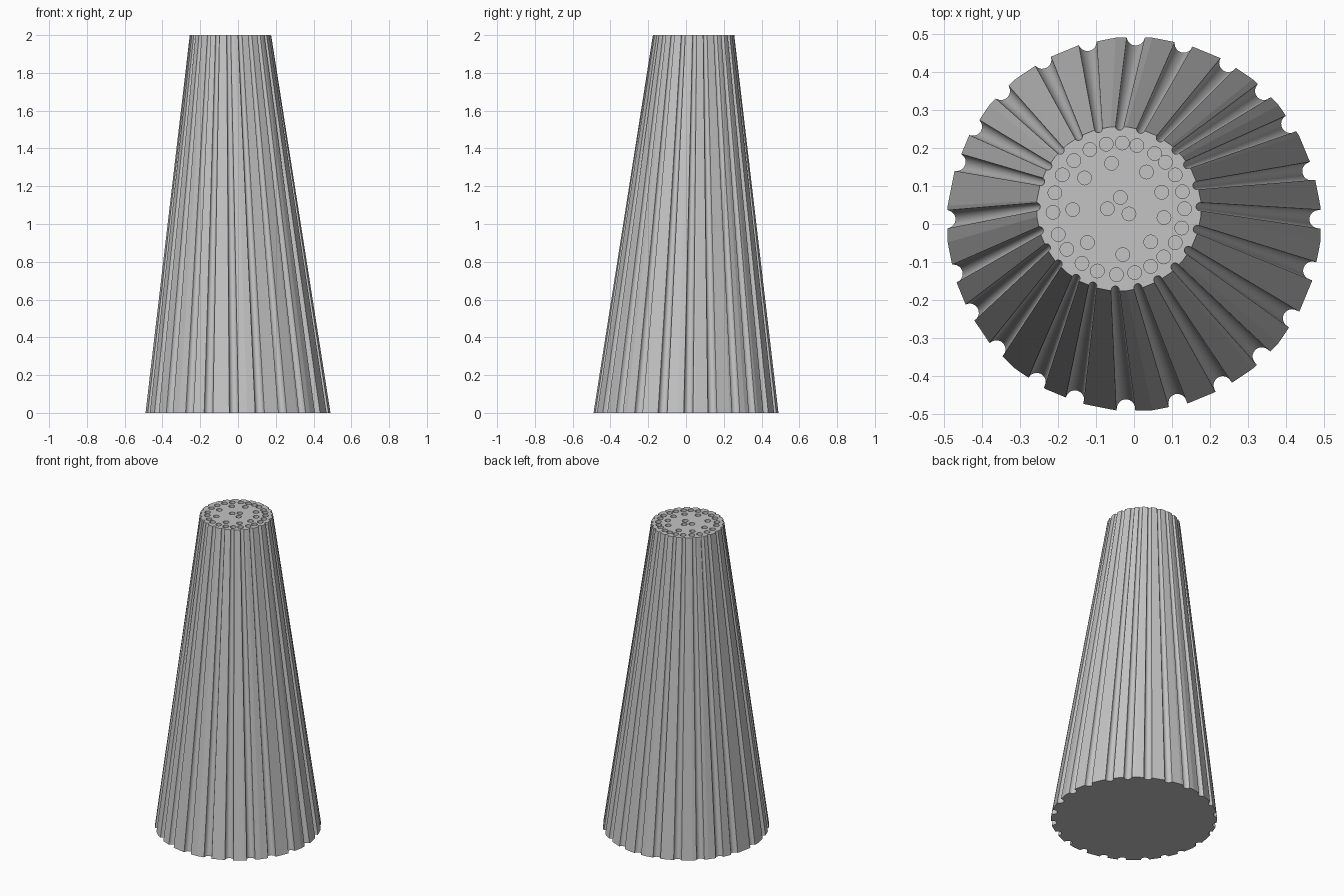
import bpy
import bmesh
from math import radians, cos, sin, pi, atan2, hypot
from mathutils import Vector, Matrix

start_cube = bpy.data.objects.get("Cube")
if start_cube:
    bpy.data.objects.remove(start_cube, do_unlink=True)

HEIGHT = 2.0
SIDES = 32
BASE_RADIUS = 0.492
TOP_SCALE = 0.44
TOP_CENTRE = Vector((-0.04, 0.04, HEIGHT))
FLUTE_RADIUS = 0.024
FLUTE_STEPS = 10
HOLE_RADIUS = 0.018
HOLE_DEPTH = 0.05

FLUTE_ANGLES = [1, 16, 32, 45, 59, 74, 89, 104, 119, 135, 149, 161,
                179, 196, 209, 223, 239, 252, 268, 284, 299, 314, 329, 345]
# Rings of holes: distance from the middle of the top, then angles
HOLE_RINGS = [
    (0.173, [0, 15, 31, 45, 57, 74, 87, 101, 116, 133, 149, 166,
             183, 203, 218, 236, 251, 268, 284, 299, 313, 329, 343]),
    (0.121, [21, 53, 99, 138, 181, 227, 275, 314, 349]),
    (0.030, [82, 180, 333]),
]


def polar(radius, angle):
    return Vector((radius * cos(angle), radius * sin(angle)))


def rim_radius(angle):
    """Distance to the faceted outline, with a flat side facing +x."""
    step = 2 * pi / SIDES
    off_middle = (angle + step / 2) % step - step / 2
    return BASE_RADIUS * cos(step / 2) / cos(off_middle)


def fluted_outline():
    """Outline points with a flag that is true inside a flute."""
    points = []
    centres = []
    for degrees in FLUTE_ANGLES:
        a = radians(degrees)
        centre = polar(0.489, a) + Vector((-0.004, 0.004))
        centres.append(centre)
        inward = -polar(1, a)
        across = Vector((-inward.y, inward.x))
        for i in range(FLUTE_STEPS + 1):
            t = pi * (i / FLUTE_STEPS - 0.5)
            p = centre + FLUTE_RADIUS * (cos(t) * inward - sin(t) * across)
            angle = atan2(p.y, p.x)
            radius = min(hypot(p.x, p.y), rim_radius(angle))
            points.append((angle, radius, True))
        # square lips where the flute meets the outer wall
        for side in (-1, 1):
            p = centre + side * FLUTE_RADIUS * across
            angle = atan2(p.y, p.x)
            away = (polar(1, angle) - polar(1, a)).dot(polar(1, a + pi / 2))
            angle += 0.001 if away > 0 else -0.001
            points.append((angle, rim_radius(angle), False))
    for k in range(SIDES):
        p = polar(BASE_RADIUS, (k + 0.5) * 2 * pi / SIDES)
        if all((p - c).length > FLUTE_RADIUS + 0.003 for c in centres):
            points.append((atan2(p.y, p.x), BASE_RADIUS, False))
    return [(polar(r, a), flute) for a, r, flute in sorted(points)]


def make_object(name, bm, material):
    mesh = bpy.data.meshes.new(name)
    bm.to_mesh(mesh)
    bm.free()
    mesh.materials.append(material)
    obj = bpy.data.objects.new(name, mesh)
    bpy.context.collection.objects.link(obj)
    return obj


grey = bpy.data.materials.new("stone_grey")
grey.use_nodes = True
colour = (0.55, 0.55, 0.55, 1)
grey.diffuse_color = colour
grey.node_tree.nodes["Principled BSDF"].inputs["Base Color"].default_value = colour

# Leaning, fluted tapered column
bm = bmesh.new()
outline = fluted_outline()
bottom = [bm.verts.new(p.to_3d()) for p, _ in outline]
top = [bm.verts.new(p.to_3d() * TOP_SCALE + TOP_CENTRE) for p, _ in outline]
count = len(outline)
for i in range(count):
    j = (i + 1) % count
    face = bm.faces.new((bottom[i], bottom[j], top[j], top[i]))
    face.smooth = outline[i][1] and outline[j][1]
bm.faces.new(bottom[::-1])
bm.faces.new(top)
bmesh.ops.recalc_face_normals(bm, faces=bm.faces)
column = make_object("fluted_column", bm, grey)

# Round holes sunk into the top
bm = bmesh.new()
for distance, angles in HOLE_RINGS:
    for degrees in angles:
        spot = TOP_CENTRE + polar(distance, radians(degrees)).to_3d()
        bmesh.ops.create_cone(bm, cap_ends=True, segments=20,
                              radius1=HOLE_RADIUS, radius2=HOLE_RADIUS,
                              depth=2 * HOLE_DEPTH,
                              matrix=Matrix.Translation(spot))
cutter = make_object("hole_cutter", bm, grey)
cutter.hide_render = True

cut = column.modifiers.new("top_holes", "BOOLEAN")
cut.operation = "DIFFERENCE"
cut.solver = "EXACT"
cut.object = cutter
bpy.context.view_layer.objects.active = column
column.select_set(True)
bpy.ops.object.modifier_apply(modifier=cut.name)
bpy.data.objects.remove(cutter, do_unlink=True)
